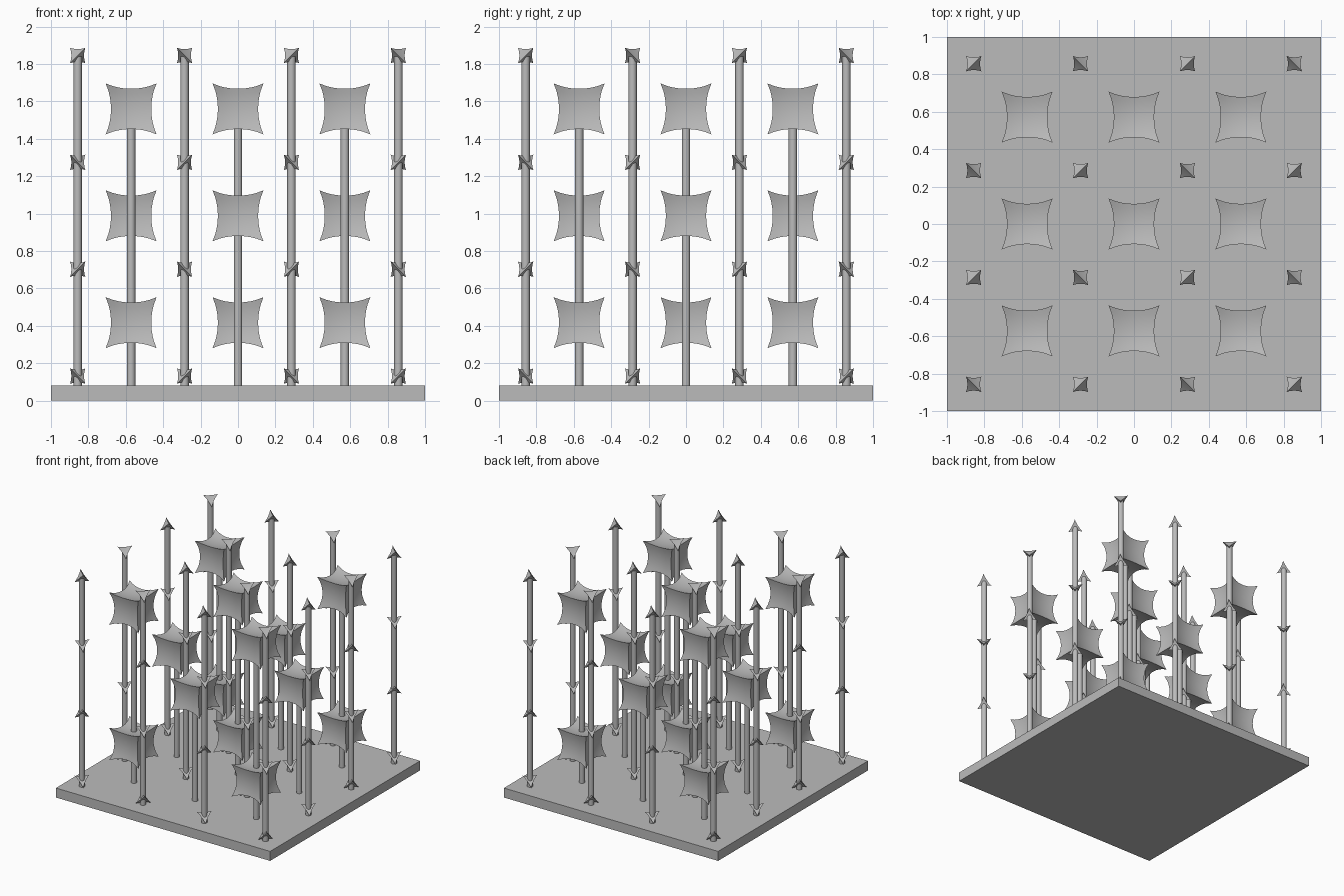
import bpy, bmesh
from math import sqrt, radians
from itertools import product
from mathutils import Vector

if "Cube" in bpy.data.objects:
    bpy.data.objects.remove(bpy.data.objects["Cube"])

PITCH = 4 / 7            # lattice spacing
SPHERE = 0.476           # radius of the spheres that hollow every facet
PLATE = 0.08
LOW_BLOCK = 0.417        # height of the lowest block layer
ROD = 0.0225

grey = bpy.data.materials.new("grey")
grey.use_nodes = True
grey.diffuse_color = (0.5, 0.5, 0.5, 1)
grey.node_tree.nodes["Principled BSDF"].inputs["Base Color"].default_value = grey.diffuse_color


def finish(bm, name):
    """Smooth faces, sharp creases, grey material."""
    bmesh.ops.recalc_face_normals(bm, faces=bm.faces)
    for f in bm.faces:
        f.smooth = True
    for e in bm.edges:
        e.smooth = e.calc_face_angle(0) < radians(28)
    mesh = bpy.data.meshes.new(name)
    bm.to_mesh(mesh)
    bm.free()
    mesh.materials.append(grey)
    return mesh


def place(name, mesh, location):
    obj = bpy.data.objects.new(name, mesh)
    obj.location = location
    bpy.context.collection.objects.link(obj)


def hollow(bm, centres):
    """Pull each vertex along its ray to the first sphere it meets."""
    for v in bm.verts:
        ray = v.co.normalized()
        hits = []
        for c in centres:
            along = ray.dot(c)
            disc = along ** 2 - c.length_squared + SPHERE ** 2
            if along > 0 and disc > 0:
                hits.append(along - sqrt(disc))
        v.co = ray * min(hits)


def block_mesh():
    bm = bmesh.new()
    bmesh.ops.create_cube(bm, size=2)
    bmesh.ops.subdivide_edges(bm, edges=bm.edges[:], cuts=9, use_grid_fill=True)
    axes = [Vector(a) * PITCH * s for a in ((1, 0, 0), (0, 1, 0), (0, 0, 1)) for s in (1, -1)]
    hollow(bm, axes)
    return finish(bm, "concave_block")


def spike_mesh(sign):
    """Concave tetrahedron; sign is the product of each tip's coordinates."""
    bm = bmesh.new()
    tips = [Vector(p) for p in product((-1, 1), repeat=3) if p[0] * p[1] * p[2] == sign]
    verts = [bm.verts.new(t) for t in tips]
    for skip in verts:
        bm.faces.new([v for v in verts if v is not skip])
    bmesh.ops.subdivide_edges(bm, edges=bm.edges[:], cuts=7, use_grid_fill=True)
    hollow(bm, [-t * PITCH / 2 for t in tips])
    return finish(bm, "concave_spike")


def rod_mesh(name, top):
    bm = bmesh.new()
    bmesh.ops.create_cone(bm, cap_ends=True, segments=20, radius1=ROD, radius2=ROD,
                          depth=top - PLATE / 2)
    bmesh.ops.translate(bm, verts=bm.verts, vec=(0, 0, (top + PLATE / 2) / 2))
    return finish(bm, name)


# Base plate
bm = bmesh.new()
bmesh.ops.create_cube(bm, size=1)
bmesh.ops.scale(bm, vec=(2, 2, PLATE), verts=bm.verts)
place("base_plate", finish(bm, "base_plate"), (0, 0, PLATE / 2))

# Blocks on every second point of a 3 x 3 x 3 lattice
block = block_mesh()
for i, j, k in product(range(3), repeat=3):
    if (i + j + k) % 2 == 0:
        place("concave_block", block, ((i - 1) * PITCH, (j - 1) * PITCH, LOW_BLOCK + k * PITCH))

# Block rods, tall and short in turn
tall = rod_mesh("tall_block_rod", LOW_BLOCK + 2 * PITCH)
short = rod_mesh("short_block_rod", LOW_BLOCK + PITCH)
for i, j in product(range(3), repeat=2):
    odd = (i + j) % 2
    place("short_block_rod" if odd else "tall_block_rod", short if odd else tall,
          ((i - 1) * PITCH, (j - 1) * PITCH, 0))

# Spikes between the blocks, alternating in direction, strung on rods
spikes = [spike_mesh(1), spike_mesh(-1)]
low_spike = LOW_BLOCK - PITCH / 2
spike_rod = rod_mesh("spike_rod", low_spike + 3 * PITCH - 0.005)
for i, j in product(range(4), repeat=2):
    x, y = (i - 1.5) * PITCH, (j - 1.5) * PITCH
    place("spike_rod", spike_rod, (x, y, 0))
    for k in range(4):
        place("concave_spike", spikes[(i + j + k) % 2], (x, y, low_spike + k * PITCH))
